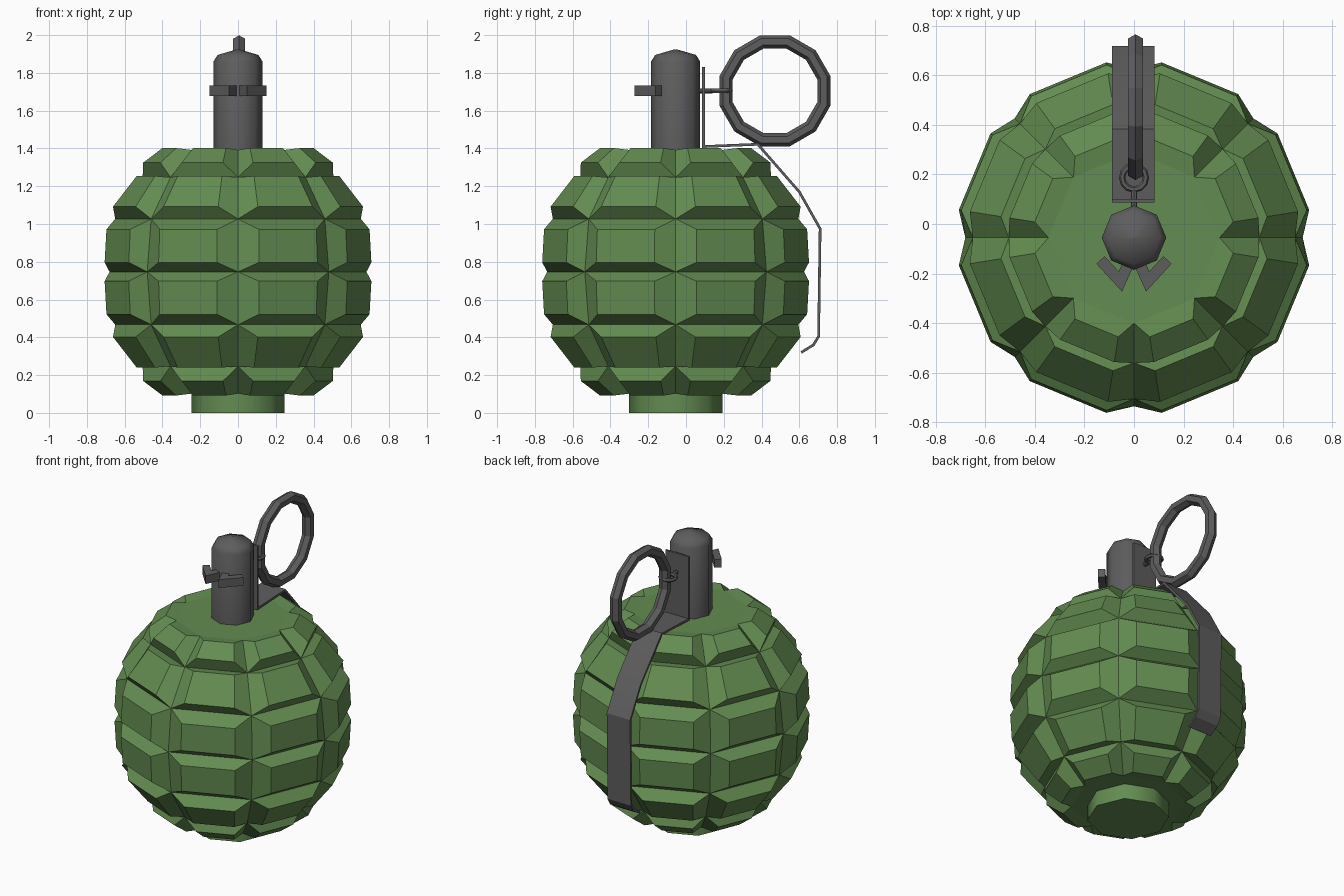
import bpy, math
from mathutils import Vector

if "Cube" in bpy.data.objects:
    bpy.data.objects.remove(bpy.data.objects["Cube"])

CY = -0.055   # body axis in y


def material(name, rgb):
    m = bpy.data.materials.new(name)
    m.diffuse_color = (*rgb, 1)
    m.use_nodes = True
    m.node_tree.nodes["Principled BSDF"].inputs["Base Color"].default_value = m.diffuse_color
    return m


GREEN = material("olive green", (0.125, 0.262, 0.082))
GREY = material("dark grey", (0.11, 0.11, 0.113))


def make(name, verts, faces, mat, smooth=None):
    me = bpy.data.meshes.new(name)
    me.from_pydata([tuple(v) for v in verts], [], faces)
    ob = bpy.data.objects.new(name, me)
    bpy.context.collection.objects.link(ob)
    me.materials.append(mat)
    bpy.ops.object.select_all(action='DESELECT')
    ob.select_set(True)
    bpy.context.view_layer.objects.active = ob
    bpy.ops.object.mode_set(mode='EDIT')
    bpy.ops.mesh.select_all(action='SELECT')
    bpy.ops.mesh.remove_doubles(threshold=0.0005)
    bpy.ops.mesh.normals_make_consistent(inside=False)
    bpy.ops.object.mode_set(mode='OBJECT')
    if smooth:
        bpy.ops.object.shade_smooth_by_angle(angle=math.radians(smooth))
    return ob


def polar(r, deg, z):
    a = math.radians(deg)
    return (r * math.cos(a), CY + r * math.sin(a), z)


def lathe(name, profile, n, mat, smooth):
    """Closed turned solid around the body axis."""
    verts = [polar(r, 360 * i / n, z) for r, z in profile for i in range(n)]
    faces = [(k*n + i, k*n + (i+1) % n, (k+1)*n + (i+1) % n, (k+1)*n + i)
             for k in range(len(profile) - 1) for i in range(n)]
    faces += [tuple(range(n)), tuple(range((len(profile)-1)*n, len(profile)*n))]
    return make(name, verts, faces, mat, smooth)


def strip(name, path, thick, width, place, mat, smooth=None):
    """Flat bar following a 2D path, mitred corners; place maps (u, v, w) to xyz."""
    pts = [Vector(p) for p in path]
    verts = []
    for i, p in enumerate(pts):
        dirs = []
        if i > 0:
            dirs.append((p - pts[i-1]).normalized())
        if i < len(pts) - 1:
            dirs.append((pts[i+1] - p).normalized())
        norms = [Vector((-d.y, d.x)) for d in dirs]
        m = sum(norms, Vector((0, 0))).normalized()
        m *= thick / 2 / max(0.5, m.dot(norms[0]))
        for s, w in ((1, -1), (1, 1), (-1, 1), (-1, -1)):
            q = p + s * m
            verts.append(place(q.x, q.y, w * width / 2))
    faces = [(4*i + j, 4*i + (j+1) % 4, 4*i + 4 + (j+1) % 4, 4*i + 4 + j)
             for i in range(len(pts) - 1) for j in range(4)]
    e = 4 * (len(pts) - 1)
    faces += [(0, 1, 2, 3), (e, e+1, e+2, e+3)]
    return make(name, verts, faces, mat, smooth)


# Segmented body: octagonal shell with a raised pad on every cell
groove = [(0.68, 0), (0.65, 0.28), (0.505, 0.50), (0.345, 0.645)]   # radius, height from middle
pads = [((0.715, 0.05), (0.705, 0.225)),
        ((0.67, 0.345), (0.543, 0.507)),
        ((0.508, 0.578), (0.405, 0.655))]
MID, GAP = 0.747, 9
verts, faces = [], []
for s in (1, -1):
    for row, (p0, p1) in enumerate(pads):
        (r0, z0), (r1, z1) = groove[row], groove[row + 1]
        for i in range(8):
            a, b = 45 * i, 45 * i + 45
            k = len(verts)
            for (ra, za), (rb, zb), g in (((r0, z0), (r1, z1), 0), (p0, p1, GAP)):
                verts += [polar(ra, a + g, MID + s*za), polar(ra, b - g, MID + s*za),
                          polar(rb, b - g, MID + s*zb), polar(rb, a + g, MID + s*zb)]
            faces.append((k+4, k+5, k+6, k+7))
            faces += [(k+j, k+(j+1) % 4, k+4+(j+1) % 4, k+4+j) for j in range(4)]
    k = len(verts)
    verts += [polar(groove[-1][0], 45 * i, MID + s * groove[-1][1]) for i in range(8)]
    faces.append(tuple(range(k, k + 8)))
make("body", verts, faces, GREEN)

# Foot under the body and neck on top
lathe("foot", [(0.247, 0), (0.247, 0.12)], 8, GREEN, 50)
lathe("neck", [(0.13, 1.37), (0.13, 1.86), (0.108, 1.895), (0.005, 1.925)], 8, GREY, 50)

# Safety lever: upright plate, then the strap bent over the body
lever = [(0.093, 1.83), (0.093, 1.41), (0.38, 1.422), (0.60, 1.17), (0.71, 0.975),
         (0.702, 0.405), (0.675, 0.36), (0.61, 0.32)]
strip("lever", lever, 0.014, 0.172, lambda u, v, w: (w - 0.003, u, v), GREY, 20)

# Split pin: shaft, eye, and two legs bent back in front
ZP = 1.705
bpy.ops.mesh.primitive_cylinder_add(vertices=8, radius=0.013, depth=0.09,
                                    location=(0, 0.095, ZP), rotation=(math.pi/2, 0, 0))
shaft = bpy.context.object
shaft.name = "pin_shaft"
shaft.data.materials.append(GREY)
for side, tag in ((-1, "left"), (1, "right")):
    strip("pin_leg_" + tag, [(0.025, -0.165), (0.055, -0.232), (0.135, -0.145)], 0.045, 0.055,
          lambda u, v, w: (side * u, v, ZP + w), GREY)


def torus(name, loc, rot, major, minor, n, m):
    bpy.ops.mesh.primitive_torus_add(location=loc, rotation=rot, major_radius=major,
                                     minor_radius=minor, major_segments=n, minor_segments=m)
    ob = bpy.context.object
    ob.name = name
    ob.data.materials.append(GREY)


torus("pin_eye", (0, 0.187, ZP), (0, 0, 0), 0.048, 0.013, 12, 6)

# Pull ring
torus("pull_ring", (0.006, 0.471, ZP), (math.radians(15), math.pi/2, 0), 0.268, 0.036, 12, 6)
for ob in bpy.data.objects:
    if ob.name == "pull_ring":
        # turn about its own axis so flat sides face up and sideways
        ob.rotation_euler = (0, math.pi/2, 0)
        for v in ob.data.vertices:
            c, s = math.cos(math.radians(15)), math.sin(math.radians(15))
            x, y = v.co.x, v.co.y
            v.co.x, v.co.y = c*x - s*y, s*x + c*y
